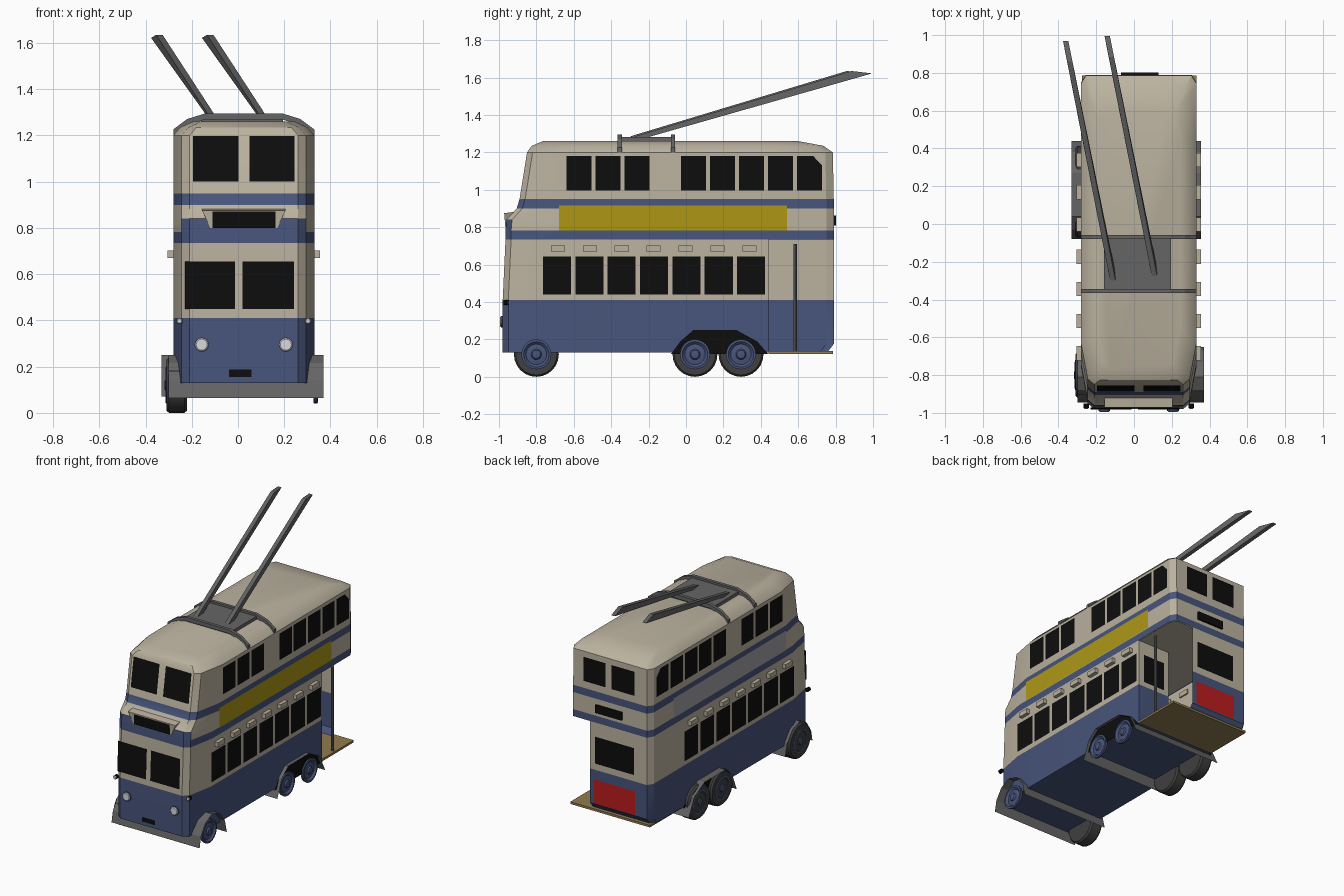
import bpy, bmesh, math
from mathutils import Vector

if "Cube" in bpy.data.objects:
    bpy.data.objects.remove(bpy.data.objects["Cube"])

CX = 0.025   # body centre line
HW = 0.305   # body half width


def mat(name, *c):
    m = bpy.data.materials.new(name)
    m.diffuse_color = (*c, 1)
    m.use_nodes = True
    m.node_tree.nodes["Principled BSDF"].inputs["Base Color"].default_value = m.diffuse_color
    return m


CREAM = mat("cream", .50, .45, .35)
BLUE = mat("blue", .065, .09, .20)
GOLD = mat("gold", .42, .31, .008)
RED = mat("red", .50, .012, .012)
SILVER = mat("silver", .36, .36, .38)
GREY = mat("grey", .13, .13, .13)
BLACK = mat("black", .004, .004, .004)
WHITE = mat("lamp white", .70, .70, .74)
TAN = mat("tan", .28, .20, .08)
TYRE = mat("tyre grey", .05, .05, .05)


def mesh(name, verts, faces, *mats, smooth=False):
    me = bpy.data.meshes.new(name)
    me.from_pydata(verts, [], faces)
    ob = bpy.data.objects.new(name, me)
    bpy.context.collection.objects.link(ob)
    for m in mats:
        me.materials.append(m)
    if smooth:
        bpy.ops.object.select_all(action='DESELECT')
        ob.select_set(True)
        bpy.context.view_layer.objects.active = ob
        bpy.ops.object.shade_smooth_by_angle(angle=math.radians(30))
    return ob


def sheets(name, polys, out, m):
    """Flat polygons, lifted slightly along the outward direction."""
    out = Vector(out)
    verts, faces = [], []
    for p in polys:
        p = [Vector(v) for v in p]
        if (p[1] - p[0]).cross(p[2] - p[1]).dot(out) < 0:
            p.reverse()
        faces.append(range(len(verts), len(verts) + len(p)))
        verts += [v + out * .004 for v in p]
    return mesh(name, verts, faces, m)


def boxes(name, ranges, m):
    """Axis-aligned boxes, each given as x0, x1, y0, y1, z0, z1."""
    verts, faces = [], []
    for x0, x1, y0, y1, z0, z1 in ranges:
        n = len(verts)
        verts += [(x, y, z) for z in (z0, z1) for x, y in ((x0, y0), (x1, y0), (x1, y1), (x0, y1))]
        faces += [[n + i for i in f] for f in ((3, 2, 1, 0), (4, 5, 6, 7), (0, 1, 5, 4),
                                              (1, 2, 6, 5), (2, 3, 7, 6), (3, 0, 4, 7))]
    return mesh(name, verts, faces, m)


def lathe(name, profile, origin, axis, m, seg=24):
    """Revolve (radius, distance) points about a direction."""
    q = Vector(axis).to_track_quat('Z', 'Y')
    verts = [Vector(origin) + q @ Vector((r * math.cos(2 * math.pi * i / seg), r * math.sin(2 * math.pi * i / seg), d))
             for r, d in profile for i in range(seg)]
    faces = [(k * seg + i, k * seg + (i + 1) % seg, (k + 1) * seg + (i + 1) % seg, (k + 1) * seg + i)
             for k in range(len(profile) - 1) for i in range(seg)]
    faces += [list(range(seg))[::-1], [(len(profile) - 1) * seg + i for i in range(seg)]]
    return mesh(name, verts, faces, m, smooth=True)


def rect_x(x, y0, y1, z0, z1):
    return [(x, y0, z0), (x, y1, z0), (x, y1, z1), (x, y0, z1)]


# Body shell: plan outlines stacked by height (z, front y, back y, half width)
RINGS = [(.13, -.98, .755, HW), (.175, -.98, .79, HW), (.41, -.98, .79, HW), (.735, -.965, .79, HW),
         (.783, -.965, .79, HW), (.84, -.96, .79, HW), (.90, -.905, .79, HW), (.95, -.89, .79, HW),
         (1.20, -.85, .785, HW), (1.235, -.825, .735, .275), (1.26, -.765, .60, .22)]


def outline(z, yf, yb, w):
    right = [(w - .07, yf), (w - .035, yf + .03), (w, yf + .215), (w, .44), (w, yb - .04), (w - .025, yb)]
    pts = right + [(.15, yb)] + [(-x, y) for x, y in reversed(right)]
    return [(CX + x, y, z) for x, y in pts]


def front_y(z):
    for a, b in zip(RINGS, RINGS[1:]):
        if a[0] <= z <= b[0]:
            return a[1] + (b[1] - a[1]) * (z - a[0]) / (b[0] - a[0])


verts = [p for r in RINGS for p in outline(*r)]
N = 13
faces, index = [], []
for k in range(len(RINGS) - 1):
    for i in range(N):
        if k < 3 and i in (3, 4, 5):      # open boarding platform
            continue
        j = (i + 1) % N
        faces.append((k * N + i, k * N + j, (k + 1) * N + j, (k + 1) * N + i))
        nose = i in (0, N - 1, N - 2)
        index.append(1 if k in (0, 1, 3, 6) or (k == 4 and nose) else 0)
faces.append([(len(RINGS) - 1) * N + i for i in range(N)])
index.append(0)
faces.append([i for i in (9, 3, 2, 1, 0, 12, 11, 10)])   # underside
index.append(1)
body = mesh("body_shell", verts, faces, CREAM, BLUE, smooth=True)
body.data.polygons.foreach_set("material_index", index)

# Upper deck floor, boarding platform, bulkhead and grab pole
mesh("upper_deck_floor", outline(.736, -.96, .785, .30), [list(range(N))[::-1]], CREAM)
boxes("boarding_platform", [(-.275, .33, .44, .785, .122, .137)], TAN)
boxes("bulkhead_lower", [(.08, .328, .43, .44, .13, .41)], BLUE)
boxes("bulkhead_upper", [(.08, .328, .43, .44, .41, .735)], CREAM)
sheets("bulkhead_window", [[(.12, .44, .44), (.29, .44, .44), (.29, .44, .64), (.12, .44, .64)]], (0, 1, 0), BLACK)
lathe("grab_pole", [(.009, 0), (.009, .58)], (.31, .585, .13), (0, 0, 1), GREY, 8)

# Side windows, advert panels, vents and rear wheel arches
ARCH = [(-.08, .07), (-.03, .19), (.04, .25), (.27, .25), (.38, .19), (.44, .07)]
for s, side in ((1, "right"), (-1, "left")):
    x = CX + s * HW
    out = (s, 0, 0)
    sheets(side + "_lower_windows", [rect_x(x, y, y + .15, .44, .643)
                                     for y in [-.765 + .173 * i for i in range(7)]], out, BLACK)
    starts = [-.64 + .155 * i for i in range(3)] + [-.027 + .155 * i for i in range(4)]
    last = [(x, .593, .997), (x, .728, .997), (x, .728, 1.13), (x, .68, 1.18), (x, .593, 1.18)]
    sheets(side + "_upper_windows", [rect_x(x, y, y + .135, .997, 1.18) for y in starts] + [last], out, BLACK)
    sheets(side + "_advert_panel", [rect_x(x, -.68, .54, .783, .917)], out, GOLD if s > 0 else SILVER)
    boxes(side + "_vents", [(x - .01, x + .025, y, y + .075, .67, .702) if s > 0 else
                            (x - .025, x + .01, y, y + .075, .67, .702)
                            for y in [-.722 + .1705 * i for i in range(7)]], CREAM)
    sheets(side + "_rear_arch", [[(x, y, max(z, .122)) for y, z in ARCH]], out, BLACK)


# Front windows follow the sloping nose
def rect_front(x0, x1, z0, z1):
    return [(x0, front_y(z0), z0), (x1, front_y(z0), z0), (x1, front_y(z1), z1), (x0, front_y(z1), z1)]


sheets("windscreen", [rect_front(-.23, -.012, .45, .655), rect_front(.02, .242, .45, .655)], (0, -1, 0), BLACK)
sheets("front_upper_windows", [rect_front(-.195, .002, 1.0, 1.198), rect_front(.05, .245, 1.0, 1.198)],
       (0, -1, 0), BLACK)
sheets("front_plate", [rect_front(-.04, .058, .155, .187)], (0, -1, 0), BLACK)

# Destination box with flared hood
hood = [(-.12, -.966, .80), (.17, -.966, .80), (.205, -.972, .875), (-.155, -.972, .875),
        (-.12, -.93, .80), (.17, -.93, .80), (.205, -.89, .885), (-.155, -.89, .885)]
mesh("destination_hood", hood, [(0, 1, 2, 3), (3, 2, 6, 7), (1, 5, 6, 2), (4, 0, 3, 7), (4, 5, 1, 0)], CREAM)
sheets("destination_display", [[(-.11, -.967, .80), (.163, -.967, .80), (.163, -.971, .87), (-.11, -.971, .87)]],
       (0, -1, 0), BLACK)

# Lamps
for s, side in ((1, "right"), (-1, "left")):
    lamp = CX + s * .182
    lathe(side + "_headlamp_rim", [(.031, 0), (.031, .012)], (lamp, -.978, .295), (0, -1, 0), BLUE, 16)
    lathe(side + "_headlamp", [(.029, 0), (.024, .004)], (lamp, -.99, .295), (0, -1, 0), WHITE, 16)
    lathe(side + "_marker_housing", [(.014, 0), (.014, .025)], (CX + s * .278, -.95, .397), (0, -1, 0), BLACK, 10)
    lathe(side + "_marker_lamp", [(.013, 0), (.009, .004)], (CX + s * .278, -.975, .397), (0, -1, 0), WHITE, 10)


# Rear windows, red panel and number box
def rect_back(x0, x1, z0, z1):
    return [(x0, .79, z0), (x1, .79, z0), (x1, .79, z1), (x0, .79, z1)]


sheets("rear_windows", [rect_back(.055, .225, 1.0, 1.165), rect_back(-.165, .01, 1.0, 1.165),
                        rect_back(-.16, .135, .455, .64)], (0, 1, 0), BLACK)
sheets("rear_red_panel", [rect_back(-.17, .145, .18, .345)], (0, 1, 0), RED)
boxes("rear_number_box", [(-.07, .13, .78, .803, .808, .862)], BLACK)

# Mudguards: thin arched sheets across the full width
FRONT_ARCH = [(-.945, .065), (-.93, .14), (-.88, .215), (-.81, .25), (-.73, .225), (-.67, .15), (-.65, .065)]
for name, prof, x0, x1 in (("front_mudguard", FRONT_ARCH, -.30, .37), ("rear_mudguard", ARCH, -.33, .355)):
    n = len(prof)
    mesh(name, [(x, y, z) for x in (x0, x1) for y, z in prof],
         [(i, i + n, i + n + 1, i + 1) for i in range(n - 1)], GREY)

# Wheels: dished hubs both sides, tyres on the left
HUB = [(.078, 0), (.08, .018), (.068, .02), (.055, .008), (.045, .01), (.028, .012), (.022, .022), (.012, .024)]
TREAD = [(.08, 0), (.11, 0), (.12, .012), (.12, .078), (.11, .09), (.08, .09)]
for name, y in (("front", -.80), ("mid", .048), ("rear", .294)):
    lathe(name + "_right_hub", HUB, (.326, y, .12), (1, 0, 0), BLUE)
    lathe(name + "_left_hub", HUB, (-.294, y, .12), (-1, 0, 0), BLUE)
    lathe(name + "_left_tyre", TREAD, (-.22, y, .12), (-1, 0, 0), TYRE)

# Roof gantry: arched bars and deck plate
BAR = [(-.28, 1.20), (-.22, 1.245), (-.14, 1.27), (.19, 1.27), (.27, 1.245), (.33, 1.20)]
for name, y in (("front", -.365), ("rear", -.08)):
    v = [(x, yy, z + dz) for x, z in BAR for yy, dz in ((y, 0), (y + .022, 0), (y + .022, .026), (y, .026))]
    f = [(4 * i + k, 4 * i + 4 + k, 4 * i + 4 + (k + 1) % 4, 4 * i + (k + 1) % 4)[::-1]
         for i in range(5) for k in range(4)] + [(0, 1, 2, 3)[::-1], (20, 21, 22, 23)]
    mesh(name + "_roof_bar", v, f, GREY)
boxes("roof_deck", [(-.16, .195, -.35, -.07, 1.258, 1.282)], GREY)

# Trolley poles: square beams with slanted tips
for name, x0, y0 in (("left", -.112, -.26), ("right", .108, -.235)):
    x1, y1 = x0 - .25, y0 + 1.23
    lo, hi = Vector((x0, y0, 1.272)), Vector((x1, y1, 1.622))
    top_lo, top_hi = Vector((x0, y0 - .04, 1.285)), Vector((x1 + .022, y1 - .11, 1.635))
    w = Vector((.014, 0, 0))
    v = [lo - w, lo + w, hi + w, hi - w, top_lo - w, top_lo + w, top_hi + w, top_hi - w]
    mesh(name + "_trolley_pole", v, [(3, 2, 1, 0), (4, 5, 6, 7), (0, 1, 5, 4),
                                     (1, 2, 6, 5), (2, 3, 7, 6), (3, 0, 4, 7)], GREY)
